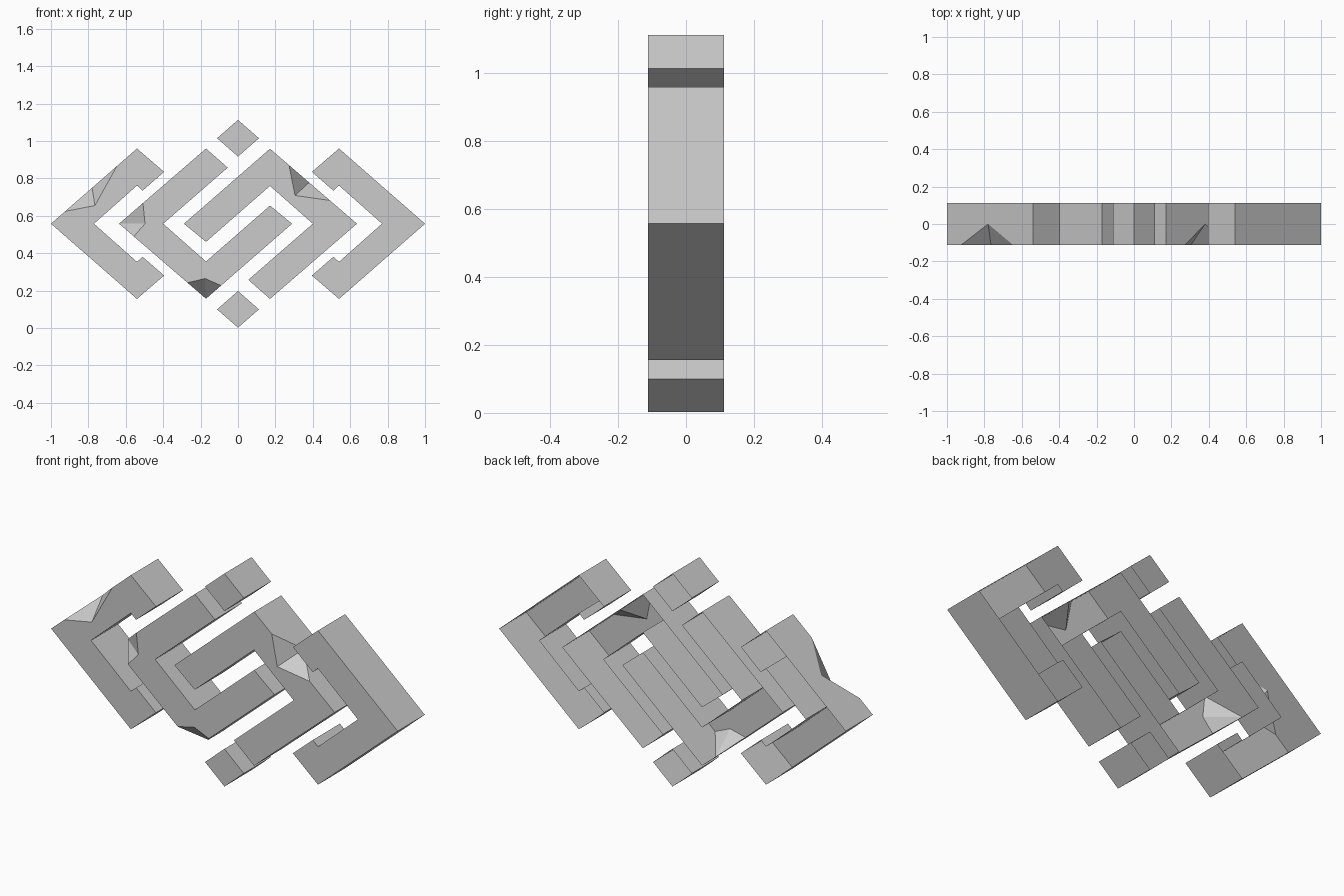
import bpy
import bmesh
from mathutils import Vector

if "Cube" in bpy.data.objects:
    bpy.data.objects.remove(bpy.data.objects["Cube"], do_unlink=True)

HALF = 0.112      # half the depth
MID = 0.558       # height of the horizontal symmetry line

grey = bpy.data.materials.new("stone_grey")
grey.use_nodes = True
grey.diffuse_color = (0.6, 0.6, 0.6, 1)
grey.node_tree.nodes["Principled BSDF"].inputs["Base Color"].default_value = (0.6, 0.6, 0.6, 1)


def shell(name, outline, edge_chips=None, corner_chips=None):
    """Open-backed extrusion of an (x, z) outline.
    edge_chips: {edge: (start, deepest, end, front point)}, fractions of the edge
    corner_chips: {corner: (fraction of edge before, fraction of edge after, front point)}"""
    edge_chips, corner_chips = edge_chips or {}, corner_chips or {}
    pts = [Vector(p) for p in outline]
    n = len(pts)
    bm = bmesh.new()

    def vert(p, y):
        return bm.verts.new((p[0], y, p[1]))

    def along(i, t, y=-HALF):
        return vert(pts[i].lerp(pts[(i + 1) % n], t), y)

    back = [vert(p, HALF) for p in pts]
    rim = [vert(p, 0 if i in corner_chips else -HALF) for i, p in enumerate(pts)]
    runs = [[rim[i], rim[(i + 1) % n]] for i in range(n)]
    front = [[v] for v in rim]

    # Chips that take off a corner
    for i, (before, after, point) in corner_chips.items():
        a, b, c = along(i - 1 if i else n - 1, before), along(i, after), vert(point, -HALF)
        runs[i - 1].insert(-1, a)
        runs[i].insert(1, b)
        front[i] = [a, c, b]
        bm.faces.new((a, rim[i], c))
        bm.faces.new((rim[i], b, c))

    # Chips in the middle of an edge
    for i, (start, deep, end, point) in edge_chips.items():
        a, d, b = along(i, start), along(i, deep, 0), along(i, end)
        c = vert(point, -HALF)
        runs[i][1:1] = [a, d, b]
        front[i] += [a, c, b]
        bm.faces.new((a, d, c))
        bm.faces.new((d, b, c))

    # Front plate and side walls
    plate = bm.faces.new([v for part in front for v in part])
    for i, run in enumerate(runs):
        bm.faces.new(run + [back[(i + 1) % n], back[i]])
    bmesh.ops.recalc_face_normals(bm, faces=bm.faces[:])
    if plate.normal.y > 0:
        bmesh.ops.reverse_faces(bm, faces=bm.faces[:])

    mesh = bpy.data.meshes.new(name)
    bm.to_mesh(mesh)
    bm.free()
    mesh.materials.append(grey)
    bpy.context.collection.objects.link(bpy.data.objects.new(name, mesh))


# Small diamonds above and below
for name, z in (("top_diamond", 1.015), ("bottom_diamond", 0.1)):
    shell(name, [(0, z + 0.098), (0.112, z), (0, z - 0.098), (-0.112, z)])

# Outer chevrons
upper = [(-0.54, 0.96), (-0.395, 0.835), (-0.51, 0.735), (-0.54, 0.762)]
lower = [(x, 2 * MID - z) for x, z in reversed(upper)]
chevron = [(-1, MID)] + upper + [(-0.77, MID)] + lower
shell("right_chevron", chevron, edge_chips={0: (0.165, 0.478, 0.767, (-0.765, 0.655))})
shell("left_chevron", [(-x, z) for x, z in chevron])

# Interlocking hooks, the second turned half a revolution
hook = [(-0.171, 0.96), (-0.055, 0.858), (-0.4, MID), (-0.171, 0.356),
        (0.171, 0.655), (0.289, MID), (-0.171, 0.157), (-0.636, MID)]
shell("right_hook", hook, corner_chips={6: (0.824, 0.213, (-0.176, 0.265)),
                                        7: (0.83, 0.275, (-0.497, MID))})
shell("left_hook", [(-x, 2 * MID - z) for x, z in hook],
      edge_chips={6: (0.219, 0.45, 0.69, (0.305, 0.709))})
